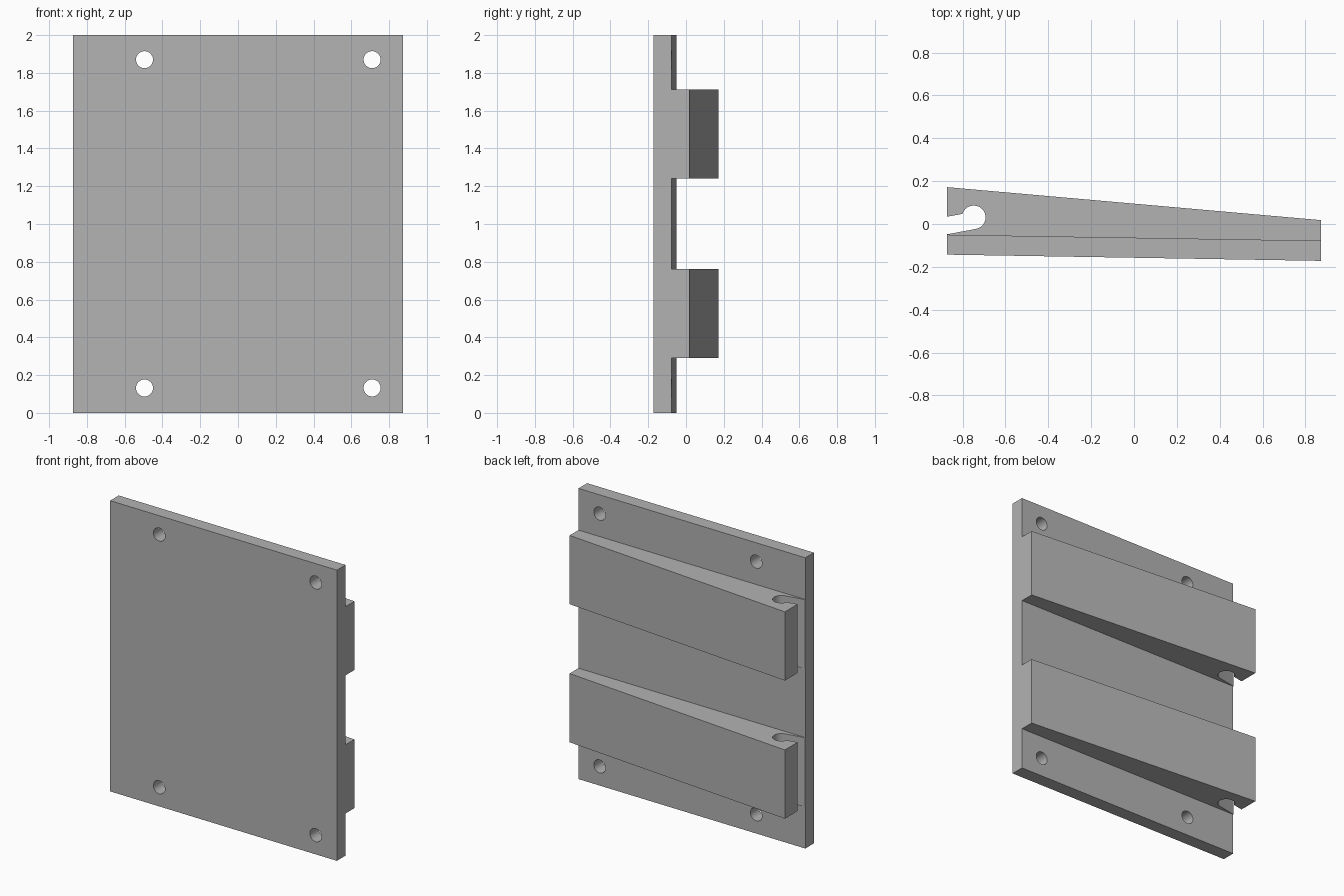
import bpy, bmesh, math
from mathutils import Vector

cube = bpy.data.objects.get("Cube")
if cube:
    bpy.data.objects.remove(cube, do_unlink=True)

grey = bpy.data.materials.new("Plain grey")
grey.use_nodes = True
colour = (0.45, 0.45, 0.45, 1)
grey.diffuse_color = colour
grey.node_tree.nodes["Principled BSDF"].inputs["Base Color"].default_value = colour

HALF = 0.873                     # half width of the plate
BACK_L, BACK_R = -0.05, -0.078   # plate back surface at the -x and +x ends


def prism(name, outline, z0, z1):
    """Extrude an xy outline from z0 up to z1."""
    bm = bmesh.new()
    face = bm.faces.new([bm.verts.new((x, y, z0)) for x, y in outline])
    top = bmesh.ops.extrude_face_region(bm, geom=[face])["geom"]
    bmesh.ops.translate(bm, vec=(0, 0, z1 - z0),
                        verts=[v for v in top if isinstance(v, bmesh.types.BMVert)])
    bmesh.ops.recalc_face_normals(bm, faces=bm.faces)
    mesh = bpy.data.meshes.new(name)
    bm.to_mesh(mesh)
    bm.free()
    mesh.materials.append(grey)
    obj = bpy.data.objects.new(name, mesh)
    bpy.context.collection.objects.link(obj)
    return obj


def smooth(obj):
    bpy.ops.object.select_all(action='DESELECT')
    obj.select_set(True)
    bpy.context.view_layer.objects.active = obj
    bpy.ops.object.shade_smooth_by_angle(angle=math.radians(30))


# Mounting plate, slightly angled
plate = prism("mounting_plate",
              [(-HALF, -0.143), (HALF, -0.172), (HALF, BACK_R), (-HALF, BACK_L)], 0, 2)

# Four screw holes through the plate
for x in (-0.495, 0.71):
    for z in (0.132, 1.87):
        bpy.ops.mesh.primitive_cylinder_add(vertices=48, radius=0.045, depth=1,
                                            location=(x, 0, z),
                                            rotation=(math.pi / 2, 0, 0))
        cutter = bpy.context.object
        cutter.name = "hole_cutter"
        cutter.hide_render = True
        cutter.data.materials.append(grey)
        cut = plate.modifiers.new("screw_hole", 'BOOLEAN')
        cut.operation = 'DIFFERENCE'
        cut.solver = 'EXACT'
        cut.object = cutter
        bpy.context.view_layer.objects.active = plate
        bpy.ops.object.modifier_apply(modifier=cut.name)
        bpy.data.objects.remove(cutter, do_unlink=True)
smooth(plate)

# Wedge rail profile with a keyhole slot at the thick end
centre, radius = Vector((-0.748, 0.031)), 0.055
start, end, steps = math.radians(163), math.radians(-80), 32
arc = [(centre.x + radius * math.cos(a), centre.y + radius * math.sin(a))
       for a in (start + (end - start) * i / steps for i in range(steps + 1))]
rail = [(HALF, BACK_R), (HALF, 0.018), (-HALF, 0.172), (-HALF, 0.034)]
rail += arc + [(-HALF, BACK_L + 0.002), (-HALF, BACK_L)]

for name, z0, z1 in (("lower_wedge_rail", 0.29, 0.763), ("upper_wedge_rail", 1.24, 1.713)):
    smooth(prism(name, rail, z0, z1))
